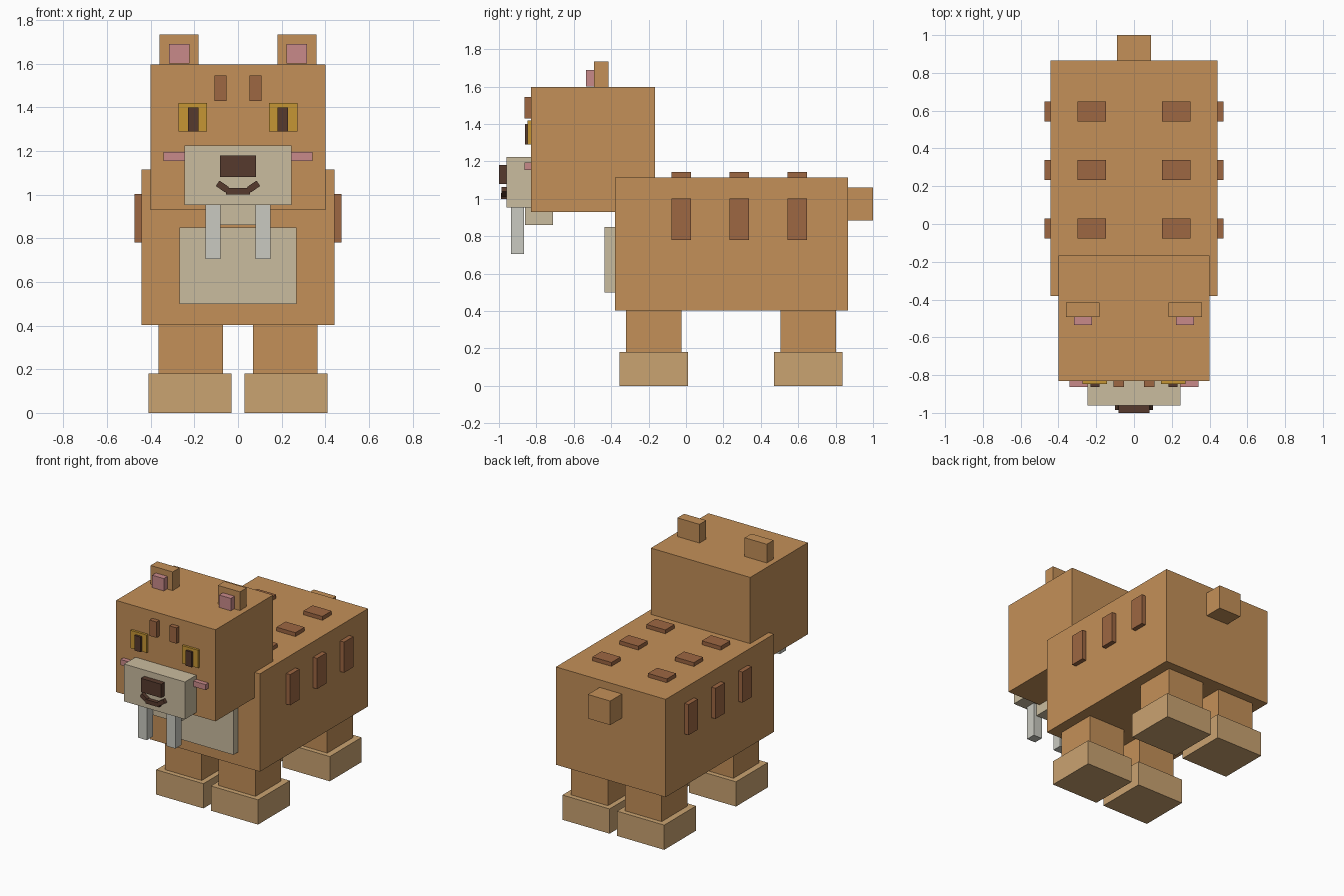
import bpy
import bmesh
from mathutils import Matrix, Vector

if "Cube" in bpy.data.objects:
    bpy.data.objects.remove(bpy.data.objects["Cube"])


def srgb(r, g, b):
    def lin(c):
        c /= 255
        return c / 12.92 if c <= 0.04045 else ((c + 0.055) / 1.055) ** 2.4
    return (lin(r), lin(g), lin(b), 1)


def material(name, r, g, b):
    m = bpy.data.materials.new(name)
    m.diffuse_color = srgb(r, g, b)
    m.use_nodes = True
    m.node_tree.nodes["Principled BSDF"].inputs["Base Color"].default_value = m.diffuse_color
    return m


FUR = material("tan fur", 196, 144, 88)
PAW = material("pale tan", 202, 163, 113)
CREAM = material("cream", 202, 188, 159)
STRIPE = material("brown stripe", 157, 103, 66)
PINK = material("pink", 201, 138, 138)
GOLD = material("gold", 198, 150, 52)
DARK = material("dark brown", 86, 58, 45)
TUSK = material("ivory", 202, 202, 193)


def box(name, mat, x, y, z, turn=0.0):
    """Box from (min, max) ranges, optionally turned about the y axis."""
    lo, hi = Vector((x[0], y[0], z[0])), Vector((x[1], y[1], z[1]))
    bm = bmesh.new()
    bmesh.ops.create_cube(bm, size=1)
    bmesh.ops.transform(bm, verts=bm.verts,
                        matrix=Matrix.Rotation(turn, 4, 'Y') @ Matrix.Diagonal((*(hi - lo), 1)))
    mesh = bpy.data.meshes.new(name)
    bm.to_mesh(mesh)
    bm.free()
    mesh.materials.append(mat)
    ob = bpy.data.objects.new(name, mesh)
    ob.location = (lo + hi) / 2
    bpy.context.collection.objects.link(ob)
    return ob


def pair(name, mat, x, y, z, turn=0.0):
    """The same box on both sides of the centre plane."""
    box(name + "_left", mat, x, y, z, turn)
    box(name + "_right", mat, (-x[1], -x[0]), y, z, -turn)


# Body, tail and chest patch
box("body", FUR, (-0.442, 0.442), (-0.38, 0.865), (0.403, 1.115))
box("tail", FUR, (-0.09, 0.09), (0.865, 1.0), (0.885, 1.06))
box("chest_patch", CREAM, (-0.268, 0.268), (-0.435, -0.38), (0.50, 0.85))

# Legs and paws
for end, y in (("front", -0.172), ("back", 0.653)):
    pair(end + "_leg", FUR, (0.068, 0.365), (y - 0.148, y + 0.148), (0.18, 0.403))
    pair(end + "_paw", PAW, (0.03, 0.41), (y - 0.183, y + 0.183), (0.0, 0.18))

# Stripes on the flanks and back
for i in range(3):
    y = -0.025 + 0.31 * i
    span = (y - 0.053, y + 0.053)
    pair(f"flank_stripe_{i + 1}", STRIPE, (0.442, 0.475), span, (0.78, 1.003))
    pair(f"back_stripe_{i + 1}", STRIPE, (0.147, 0.30), span, (1.115, 1.143))

# Head and ears
box("head", FUR, (-0.40, 0.40), (-0.83, -0.167), (0.93, 1.597))
pair("ear", FUR, (0.182, 0.36), (-0.492, -0.415), (1.597, 1.733))
pair("inner_ear", PINK, (0.223, 0.317), (-0.535, -0.492), (1.60, 1.69))

# Face
pair("eye", GOLD, (0.142, 0.272), (-0.847, -0.83), (1.29, 1.42))
pair("pupil", DARK, (0.182, 0.23), (-0.862, -0.847), (1.29, 1.40))
pair("brow_stripe", STRIPE, (0.052, 0.108), (-0.863, -0.83), (1.43, 1.545))
pair("cheek", PINK, (0.24, 0.342), (-0.863, -0.83), (1.155, 1.195))
box("muzzle", CREAM, (-0.245, 0.245), (-0.96, -0.83), (0.953, 1.225))
box("chin", CREAM, (-0.13, 0.13), (-0.862, -0.71), (0.86, 0.953))
pair("tusk", TUSK, (0.08, 0.15), (-0.935, -0.865), (0.705, 0.955))
box("nose", DARK, (-0.082, 0.082), (-1.0, -0.96), (1.08, 1.18))

# Smile
box("mouth_middle", DARK, (-0.055, 0.055), (-0.988, -0.96), (1.0, 1.03))
pair("mouth_corner", DARK, (0.045, 0.098), (-0.986, -0.96), (1.022, 1.052), -0.6)
